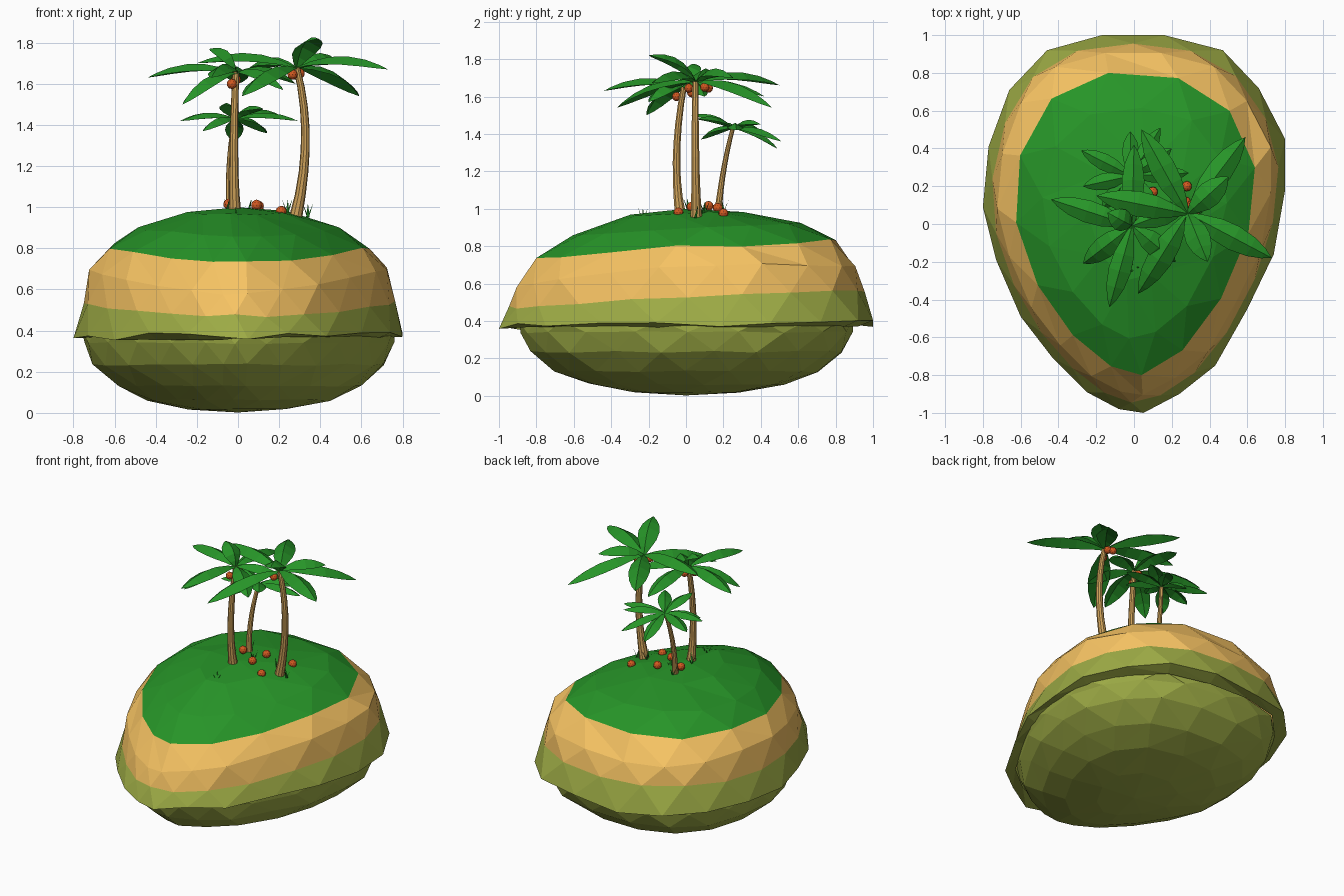
import bpy, bmesh, math, random
from mathutils import Vector as V

if "Cube" in bpy.data.objects:
    bpy.data.objects.remove(bpy.data.objects["Cube"])
random.seed(4)

def mat(name, c):
    m = bpy.data.materials.new(name)
    m.diffuse_color = (*c, 1)
    m.use_nodes = True
    m.node_tree.nodes["Principled BSDF"].inputs["Base Color"].default_value = m.diffuse_color
    return m

GREEN = mat("leaf_green", (.02, .30, .021))
SAND = mat("sand", (.93, .55, .125))
OLIVE = mat("olive", (.34, .41, .06))
BARK = mat("bark", (.62, .36, .1))
NUT = mat("coconut", (.65, .1, .015))

def finish(bm, name, mats):
    me = bpy.data.meshes.new(name)
    bm.to_mesh(me)
    bm.free()
    for m in mats:
        me.materials.append(m)
    ob = bpy.data.objects.new(name, me)
    bpy.context.collection.objects.link(ob)
    return ob

def loft(name, rings, mats, bands=None):
    """Triangle strips between rings [(points, phase)] of any point count."""
    bm = bmesh.new()
    vs = [([bm.verts.new(p) for p in pts], ph) for pts, ph in rings]
    for k in range(len(vs) - 1):
        (a, pa), (b, pb) = vs[k], vs[k + 1]
        n, m, i, j = len(a), len(b), 0, 0
        while i < n or j < m:
            if j == m or (i < n and (i + 1 + pa) / n <= (j + 1 + pb) / m):
                tri = (a[i % n], a[(i + 1) % n], b[j % m])
                i += 1
            else:
                tri = (a[i % n], b[(j + 1) % m], b[j % m])
                j += 1
            if len(set(tri)) == 3:
                bm.faces.new(tri).material_index = bands[k] if bands else 0
    return finish(bm, name, mats)

# egg-shaped plan outline, counter-clockwise
PLAN = [(.8, .18), (.8, .45), (.66, .72), (.47, .92), (.16, 1), (-.17, 1), (-.46, .92),
        (-.66, .71), (-.77, .41), (-.8, .09), (-.73, -.19), (-.6, -.49), (-.43, -.71),
        (-.25, -.89), (-.08, -.98), (.05, -1), (.24, -.9), (.43, -.75), (.6, -.45), (.74, -.16)]

def plan_ring(f, z, tilt, sag, n, phase, jit, ys=1):
    """Outline scaled by f at height z, tilted up to the back and sagging at both ends."""
    pts = []
    for i in range(n):
        u = (i + phase) / n * 20
        k = int(u)
        p = V(PLAN[k % 20]).lerp(V(PLAN[(k + 1) % 20]), u - k) * f
        h = z + tilt * p.y - sag * p.y * p.y + random.uniform(-jit, jit)
        pts.append((p.x, p.y * ys, h))
    return pts, phase

# upper shell: lip, olive skirt, sand, grass
SHELL = [(.92, .37, .01, 0, 20, 0, .01), (1, .377, .01, 0, 20, 0, .022),
         (.955, .53, .05, .015, 20, .5, .01), (.905, .69, .06, .07, 20, 0, .008),
         (.8, .795, .055, .02, 14, .5, .012), (.615, .898, .055, .01, 14, 0, .006),
         (.31, .975, .035, 0, 8, .5, .004), (0, 1, 0, 0, 1, 0, 0)]
loft("island_shell", [plan_ring(*r) for r in SHELL], [OLIVE, SAND, GREEN], [0, 0, 1, 1, 2, 2, 2])

# rounded underside
BOWL = [(0, .002, 0, 0, 1, 0, 0), (.3, .018, 0, 0, 10, .5, .002), (.56, .062, 0, 0, 14, 0, .004),
        (.75, .13, 0, 0, 18, .5, .005), (.885, .235, 0, 0, 20, 0, .005),
        (.95, .34, 0, 0, 20, .5, .005), (.95, .4, 0, 0, 20, 0, 0)]
loft("island_underside", [plan_ring(*r, ys=.94) for r in BOWL], [OLIVE])

# tapered trunk along a bent path
def trunk(name, base, mid, top, r):
    rings = []
    for s in range(8):
        t = s / 7
        c = V(base) * (1 - t) * (1 - 2 * t) + V(mid) * 4 * t * (1 - t) + V(top) * t * (2 * t - 1)
        rad = r * (1 - .35 * t) + .25 * r * max(0, 1 - 5 * t)
        rings.append(([c + V((math.cos(a) * rad, math.sin(a) * rad, 0))
                       for a in (k * math.tau / 10 for k in range(10))], 0))
    loft(name, rings, [BARK])

# arched leaf folded along its midrib
WIDTHS = [(0, .12), (.15, .5), (.35, .9), (.55, 1), (.75, .8), (.9, .42), (1, 0)]

def crown(name, centre, tips, width, arch):
    bm = bmesh.new()
    c = V(centre)
    for tip in tips:
        d = V(tip) - c
        side = V((-d.y, d.x, 0)).normalized()
        up = d.cross(side).normalized()
        prev = None
        for t, w in WIDTHS:
            p = c + d * t + up * arch * 4 * t * (1 - t)
            h = w * width / 2
            row = [bm.verts.new(q) for q in (p + side * h - up * h * .6, p, p - side * h - up * h * .6)]
            if prev:
                for k in (0, 1):
                    bm.faces.new((prev[k], row[k], row[k + 1], prev[k + 1]))
            prev = row
    bmesh.ops.remove_doubles(bm, verts=bm.verts, dist=.0004)
    bm.normal_update()
    bmesh.ops.reverse_faces(bm, faces=[f for f in bm.faces if f.normal.z < 0])
    finish(bm, name, [GREEN])

trunk("trunk_right", (.28, .055, .95), (.328, .05, 1.33), (.285, .05, 1.68), .026)
crown("crown_right", (.285, .055, 1.68),
      [(.73, -.18, 1.67), (.59, .46, 1.54), (.04, .5, 1.66), (-.2, .15, 1.7),
       (.02, -.37, 1.54), (.39, -.2, 1.82), (.5, .25, 1.7)], .135, .06)
trunk("trunk_centre", (-.015, -.03, .97), (-.02, -.05, 1.3), (-.01, -.01, 1.66), .025)
crown("crown_centre", (-.01, -.01, 1.655),
      [(-.44, .13, 1.63), (-.13, -.44, 1.63), (-.27, -.21, 1.5), (.22, -.2, 1.57),
       (.28, .1, 1.6), (0, .42, 1.6), (-.14, .06, 1.77)], .12, .055)
trunk("trunk_back", (-.035, .17, .96), (-.04, .2, 1.2), (-.015, .25, 1.43), .019)
crown("crown_back", (-.015, .255, 1.43),
      [(-.28, .39, 1.42), (.14, .51, 1.36), (-.02, .49, 1.32), (-.27, .2, 1.42), (.29, .27, 1.42),
       (.12, .06, 1.48), (-.17, .08, 1.37), (.2, .4, 1.45), (-.07, .03, 1.5)], .09, .035)

# coconuts on the ground and under the crowns
NUTS = [(.21, -.04, .98), (.09, .03, 1.01), (.28, .2, .975), (-.045, .12, 1.015), (.1, .17, 1.005),
        (-.03, -.05, 1.6), (-.01, .03, 1.62), (.265, .015, 1.645), (.3, .1, 1.65), (.275, .12, 1.645)]
for i, p in enumerate(NUTS):
    bm = bmesh.new()
    bmesh.ops.create_icosphere(bm, subdivisions=2, radius=.027 if i < 5 else .025)
    bmesh.ops.translate(bm, vec=p, verts=bm.verts)
    finish(bm, f"coconut_{i + 1}", [NUT])

# small grass tufts
bm = bmesh.new()
for x, y, z in [(.24, .09, .97), (-.05, .01, .99), (-.04, .2, .98), (.34, .05, .95), (.0, -.23, .935), (.05, .1, .97)]:
    for k in range(3):
        a = k * 2.1 + x * 20
        d = V((math.cos(a), math.sin(a), 0))
        s = V((-d.y, d.x, 0)) * .009
        b = V((x, y, z))
        bm.faces.new([bm.verts.new(q) for q in (b - s, b + s, b + d * .03 + V((0, 0, .07)))])
finish(bm, "grass_tufts", [GREEN])
